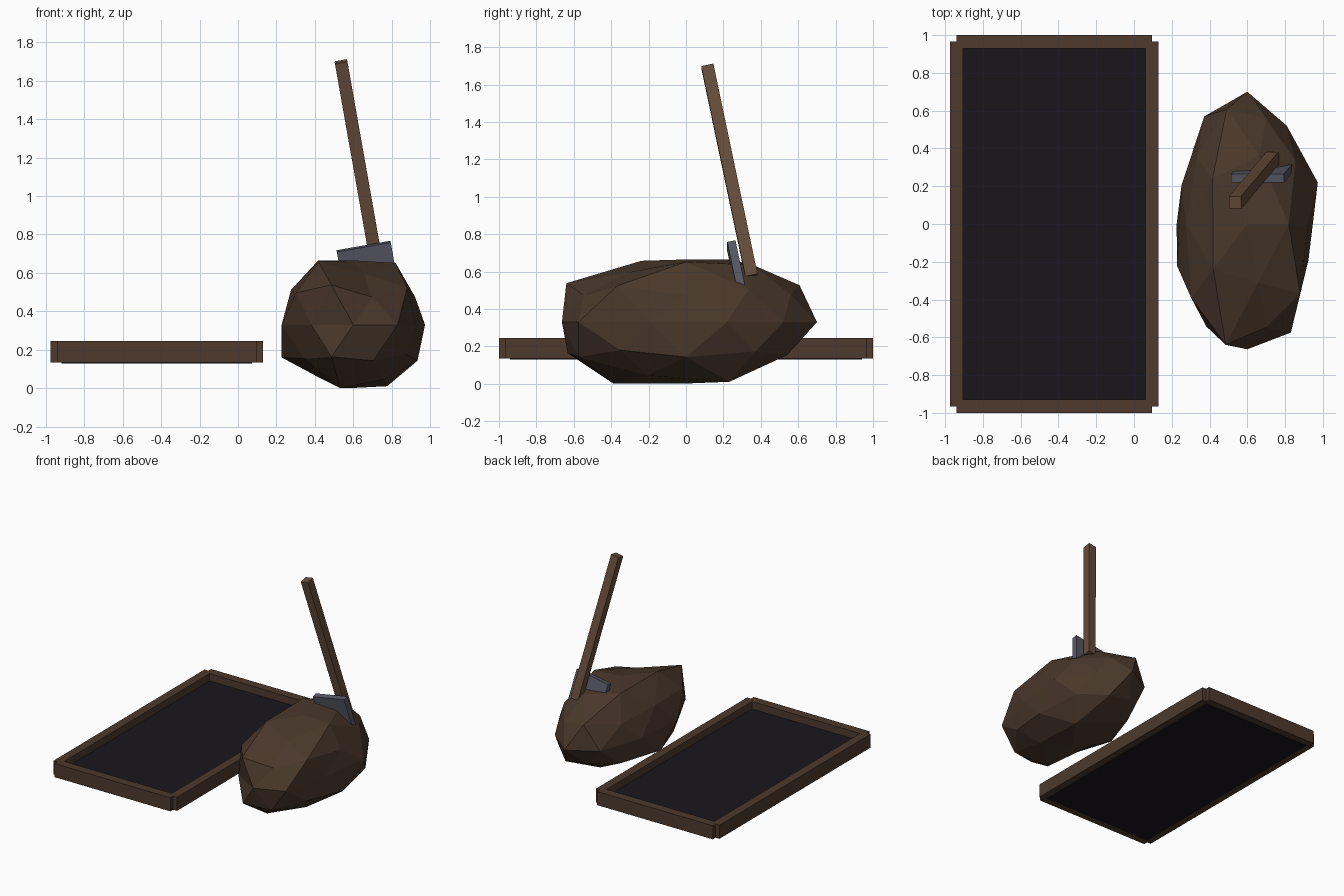
import bpy, bmesh
from math import radians, atan2, degrees
from mathutils import Vector

if "Cube" in bpy.data.objects:
    bpy.data.objects.remove(bpy.data.objects["Cube"])


def material(name, rgb):
    m = bpy.data.materials.new(name)
    m.diffuse_color = (*rgb, 1)
    m.use_nodes = True
    m.node_tree.nodes["Principled BSDF"].inputs["Base Color"].default_value = m.diffuse_color
    return m


soil = material("soil", (0.069, 0.040, 0.024))
board = material("board", (0.075, 0.042, 0.026))
wood = material("wood", (0.135, 0.074, 0.042))
metal = material("metal", (0.10, 0.10, 0.135))
dark = material("dark", (0.010, 0.008, 0.012))


def add_object(name, bm, mat):
    mesh = bpy.data.meshes.new(name)
    bm.to_mesh(mesh)
    bm.free()
    mesh.materials.append(mat)
    ob = bpy.data.objects.new(name, mesh)
    bpy.context.collection.objects.link(ob)
    return ob


def box(name, center, size, mat, rot=(0, 0, 0)):
    bm = bmesh.new()
    bmesh.ops.create_cube(bm, size=1)
    bmesh.ops.scale(bm, vec=size, verts=bm.verts)
    ob = add_object(name, bm, mat)
    ob.location = center
    ob.rotation_euler = rot
    return ob


# Pit floor and the four boards around it
PIT_X = -0.4225
box("pit_floor", (PIT_X, 0, 0.1575), (0.99, 1.88, 0.055), dark)
for side, label in ((-1, "left"), (1, "right")):
    box(label + "_board", (PIT_X + side * 0.5175, 0, 0.19), (0.07, 1.93, 0.11), board)
for side, label in ((-1, "front"), (1, "back")):
    box(label + "_board", (PIT_X, side * 0.965, 0.19), (1.035, 0.07, 0.11), board)

# Soil mound: icosphere with a lumpy radius, one factor per vertex by ring
# (height on unit sphere, first angle, radius factors going counter-clockwise)
RINGS = [
    (1.0, 0, [1.0]),
    (0.851, 0, [1.13, 1.07, 1.17, 1.15, 0.93]),
    (0.526, 36, [1.0, 1.12, 1.03, 1.18, 1.10]),
    (0.447, 0, [0.97, 0.98, 1.0, 1.11, 0.96]),
    (0.0, 18, [1.06, 0.96, 1.045, 1.05, 0.99, 1.06, 1.0, 0.99, 1.06, 0.92]),
    (-0.447, 36, [1.05, 0.95, 1.13, 1.11, 1.0]),
    (-0.526, 0, [1.06, 1.0, 1.0, 1.0, 1.06]),
    (-0.851, 36, [1.12, 0.95, 0.95, 1.155, 1.0]),
    (-1.0, 0, [0.98]),
]
bm = bmesh.new()
bmesh.ops.create_icosphere(bm, subdivisions=2, radius=1)
for v in bm.verts:
    _, start, factors = min(RINGS, key=lambda r: abs(r[0] - v.co.z))
    step = 360 / len(factors)
    i = round((degrees(atan2(v.co.y, v.co.x)) - start) / step) % len(factors)
    v.co = Vector((v.co.x * 0.37, v.co.y * 0.67, v.co.z * 0.335)) * factors[i]
mound = add_object("soil_mound", bm, soil)
mound.location = (0.6, 0, 0.33)

# Shovel stuck in the mound
TILT = (0.204, -0.175, 0)
box("shovel_handle", (0.635, 0.232, 1.138), (0.066, 0.066, 1.165), wood, TILT)
box("shovel_blade", (0.686, 0.281, 0.555), (0.285, 0.045, 0.38), metal, TILT)
